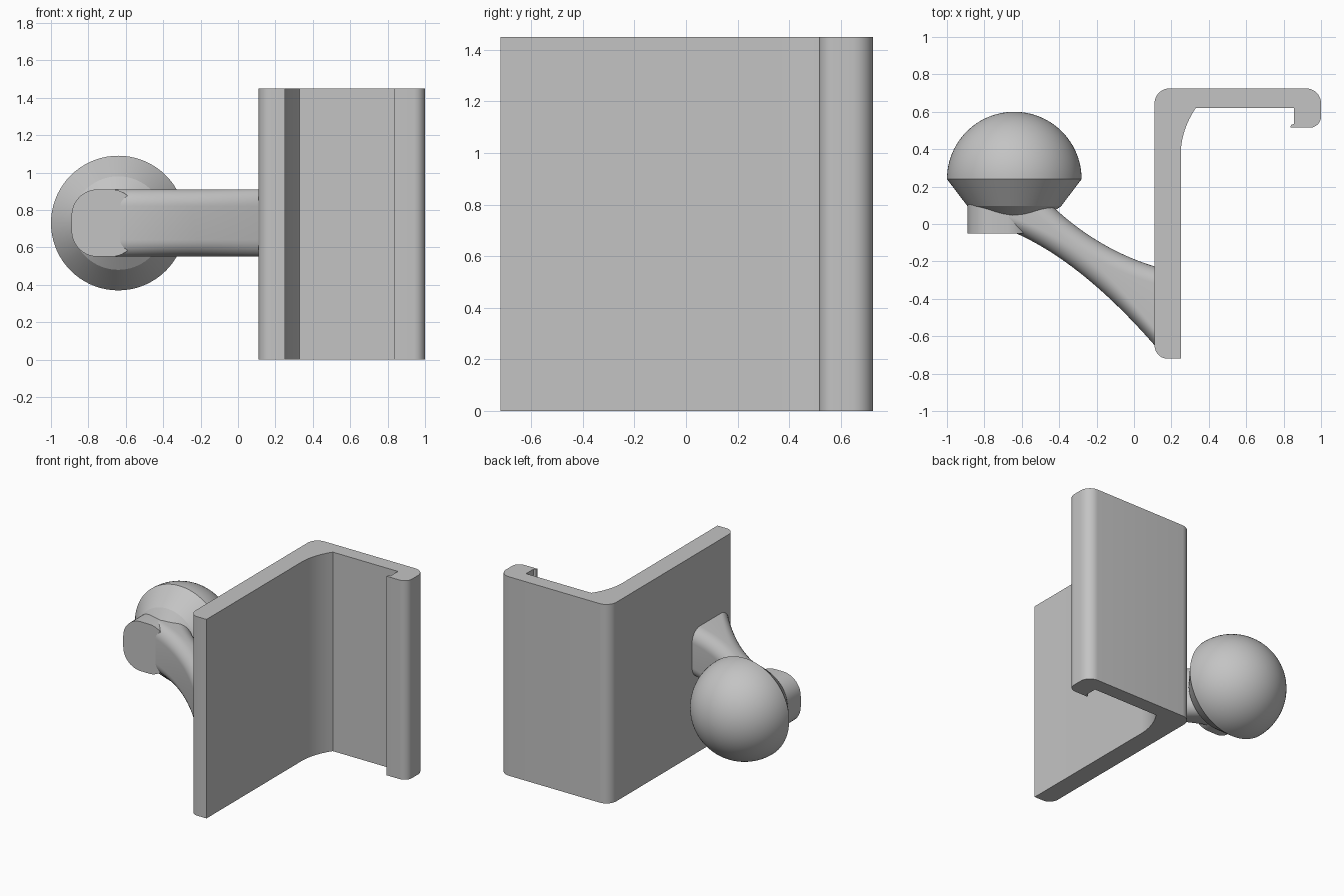
import bpy, bmesh, math
from mathutils import Vector

cube = bpy.data.objects.get("Cube")
if cube:
    bpy.data.objects.remove(cube)

grey = bpy.data.materials.new("plain grey")
COLOR = (0.55, 0.55, 0.55, 1)
grey.use_nodes = True
grey.diffuse_color = COLOR
grey.node_tree.nodes["Principled BSDF"].inputs["Base Color"].default_value = COLOR


def loft(name, rings):
    """Skin equal-length rings of points and close both ends."""
    bm = bmesh.new()
    loops = [[bm.verts.new(p) for p in ring] for ring in rings]
    n = len(loops[0])
    for a, b in zip(loops, loops[1:]):
        for i in range(n):
            j = (i + 1) % n
            bm.faces.new((a[i], a[j], b[j], b[i]))
    bm.faces.new(loops[0])
    bm.faces.new(loops[-1])
    bmesh.ops.recalc_face_normals(bm, faces=bm.faces)
    mesh = bpy.data.meshes.new(name)
    bm.to_mesh(mesh)
    bm.free()
    mesh.materials.append(grey)
    obj = bpy.data.objects.new(name, mesh)
    bpy.context.collection.objects.link(obj)
    bpy.ops.object.select_all(action='DESELECT')
    obj.select_set(True)
    bpy.context.view_layer.objects.active = obj
    bpy.ops.object.shade_smooth_by_angle(angle=math.radians(15))
    return obj


def rounded(corners, steps=10):
    """Outline from (x, y, radius); rounded corners must be square."""
    out = []
    for i, (x, y, r) in enumerate(corners):
        p = Vector((x, y))
        if not r:
            out.append(p)
            continue
        u = (Vector(corners[i - 1][:2]) - p).normalized()
        v = (Vector(corners[(i + 1) % len(corners)][:2]) - p).normalized()
        c = p + (u + v) * r
        for k in range(steps + 1):
            a = math.pi / 2 * k / steps
            out.append(c - r * (v * math.cos(a) + u * math.sin(a)))
    return out


def bezier(p, q, r, t):
    p, q, r = Vector(p), Vector(q), Vector(r)
    return p * (1 - t) ** 2 + q * 2 * t * (1 - t) + r * t * t


def rounded_box(w, h, r):
    return rounded([(0, -h, r), (w, -h, r), (w, h, r), (0, h, r)])


# Hooked angle bracket
HEIGHT = 1.45
fillet = [(*bezier((0.33, 0.62), (0.25, 0.50), (0.25, 0.37), k / 12), 0) for k in range(13)]
outline = rounded([
    (0.11, -0.72, 0.07), (0.11, 0.725, 0.08), (1, 0.725, 0.08), (1, 0.515, 0.06),
    (0.835, 0.515, 0), (0.84, 0.53, 0), (0.855, 0.535, 0), (0.855, 0.62, 0),
    *fillet, (0.25, -0.72, 0)])
loft("bracket", [[(p.x, p.y, z) for p in outline] for z in (0, HEIGHT)])

# Mounting pad in front of the ball
MID, HALF = 0.73, 0.18
pad = rounded_box(0.35, HALF, 0.14)
loft("pad", [[(p.x - 0.89, y, MID + p.y) for p in pad] for y in (-0.05, 0.15)])

# Flaring curved arm from the pad to the bracket
arm = []
for k in range(25):
    t = -0.15 + 1.2 * k / 24
    low = bezier((-0.63, -0.05), (-0.27, -0.21), (0.12, -0.66), t)
    high = bezier((-0.42, 0.08), (-0.18, -0.14), (0.12, -0.23), t)
    d = high - low
    across = d.normalized()
    section = rounded_box(d.length, HALF, 0.09)
    arm.append([(*(low + across * p.x), MID + p.y) for p in section])
loft("arm", arm)

# Domed knob with a tapered base, turned about the y direction
RADIUS = 0.36
profile = [(0.16, 0.035), (0.25, 0.095)]
for k in range(25):
    a = math.pi / 2 * k / 24
    profile.append((max(RADIUS * math.cos(a), 0.002), 0.24 + RADIUS * math.sin(a)))
turns = [math.tau * i / 72 for i in range(72)]
loft("knob", [[(-0.64 + r * math.cos(a), y, MID + r * math.sin(a)) for a in turns]
              for r, y in profile])
